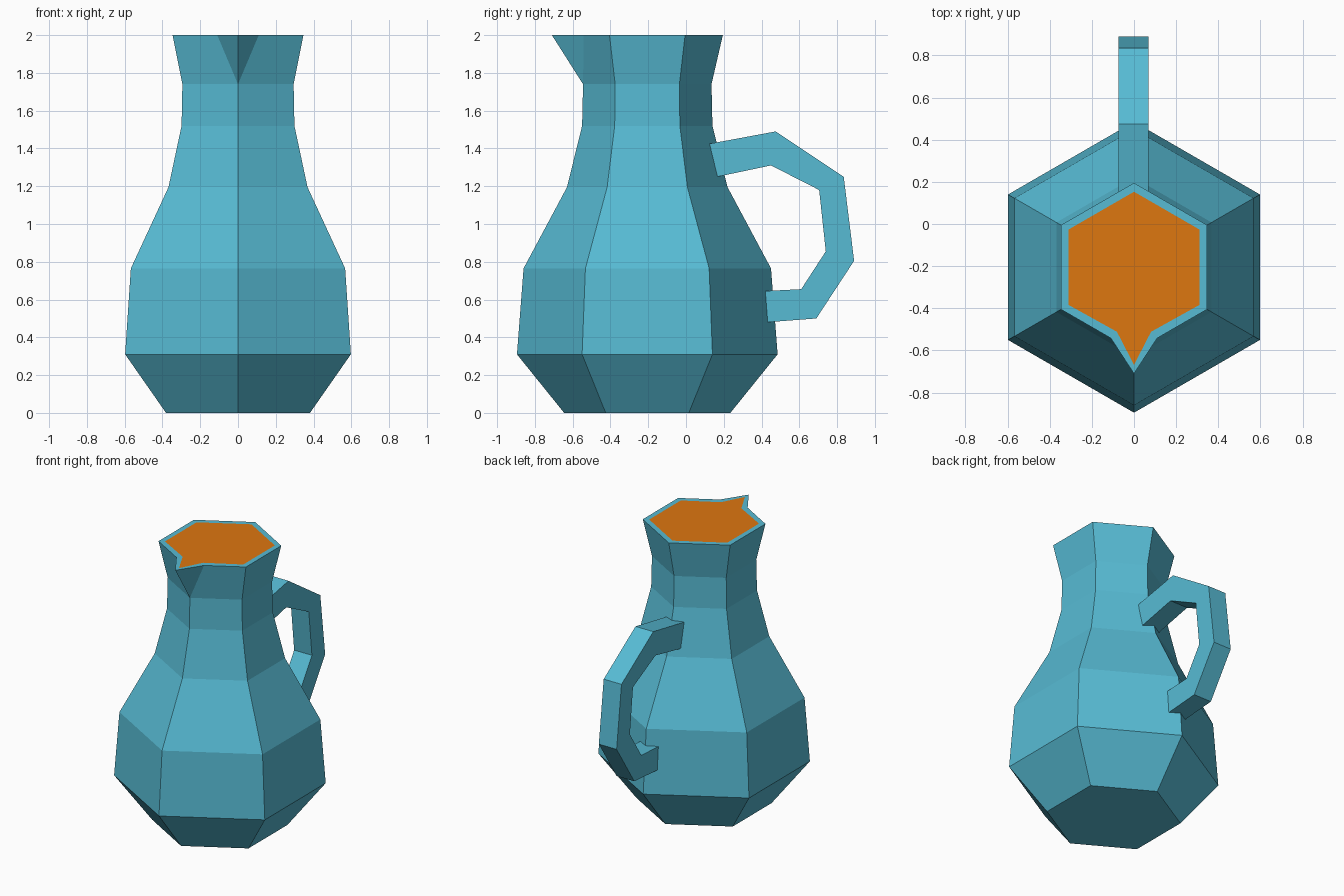
import bpy, bmesh, math

if "Cube" in bpy.data.objects:
    bpy.data.objects.remove(bpy.data.objects["Cube"])

def make_material(name, rgb):
    m = bpy.data.materials.new(name)
    m.diffuse_color = (*rgb, 1)
    m.use_nodes = True
    m.node_tree.nodes["Principled BSDF"].inputs["Base Color"].default_value = m.diffuse_color
    return m

teal = make_material("teal glaze", (0.095, 0.497, 0.658))
orange = make_material("orange drink", (0.73, 0.184, 0.005))

def finish(bm, name, mats):
    bmesh.ops.recalc_face_normals(bm, faces=bm.faces[:])
    mesh = bpy.data.meshes.new(name)
    bm.to_mesh(mesh)
    bm.free()
    for m in mats:
        mesh.materials.append(m)
    obj = bpy.data.objects.new(name, mesh)
    bpy.context.collection.objects.link(obj)
    return obj

# Jug body: stacked hexagon rings (radius, height), a corner facing front
CY = -0.205
PROFILE = [(0.44, 0), (0.69, 0.31), (0.655, 0.765), (0.425, 1.195),
           (0.345, 1.52), (0.34, 1.74), (0.40, 2.0)]
bm = bmesh.new()
rings = []
for r, z in PROFILE:
    angles = [math.radians(60 * k - 90) for k in range(6)]
    rings.append([bm.verts.new((r * math.cos(a), CY + r * math.sin(a), z))
                  for a in angles])
bm.faces.new(rings[0])
for low, high in zip(rings[:-2], rings[1:-1]):
    for k in range(6):
        n = (k + 1) % 6
        bm.faces.new((low[k], low[n], high[n], high[k]))

# Neck to rim, with the front corner pulled out into a pouring spout
neck, rim = rings[-2:]
tip = rim[0]
right = bm.verts.new(tip.co.lerp(rim[1].co, 0.317))
left = bm.verts.new(tip.co.lerp(rim[5].co, 0.317))
tip.co.y = -0.71
for k in range(1, 5):
    bm.faces.new((neck[k], neck[k + 1], rim[k + 1], rim[k]))
bm.faces.new((neck[0], neck[1], rim[1], right))
bm.faces.new((neck[5], neck[0], left, rim[5]))
bm.faces.new((neck[0], right, tip))
bm.faces.new((neck[0], tip, left))

# Flat rim with the drink inset flush inside it
top = bm.faces.new([tip, right] + rim[1:] + [left])
bmesh.ops.recalc_face_normals(bm, faces=bm.faces[:])
bmesh.ops.inset_individual(bm, faces=[top], thickness=0.042)
top.material_index = 1
finish(bm, "jug_body", [teal, orange])

# Handle: side outline (y, z) made of outer and inner points, extruded in x
OUTER = [(0.125, 1.425), (0.475, 1.49), (0.835, 1.25),
         (0.89, 0.805), (0.69, 0.50), (0.43, 0.48)]
INNER = [(0.165, 1.25), (0.45, 1.31), (0.705, 1.18),
         (0.74, 0.855), (0.61, 0.655), (0.415, 0.645)]
bm = bmesh.new()
sections = []
for (oy, oz), (iy, iz) in zip(OUTER, INNER):
    sections.append([bm.verts.new(p) for p in (
        (-0.073, oy, oz), (0.068, oy, oz), (0.068, iy, iz), (-0.073, iy, iz))])
for a, b in zip(sections, sections[1:]):
    for k in range(4):
        n = (k + 1) % 4
        bm.faces.new((a[k], a[n], b[n], b[k]))
bm.faces.new(sections[0])
bm.faces.new(sections[-1])
finish(bm, "handle", [teal])
